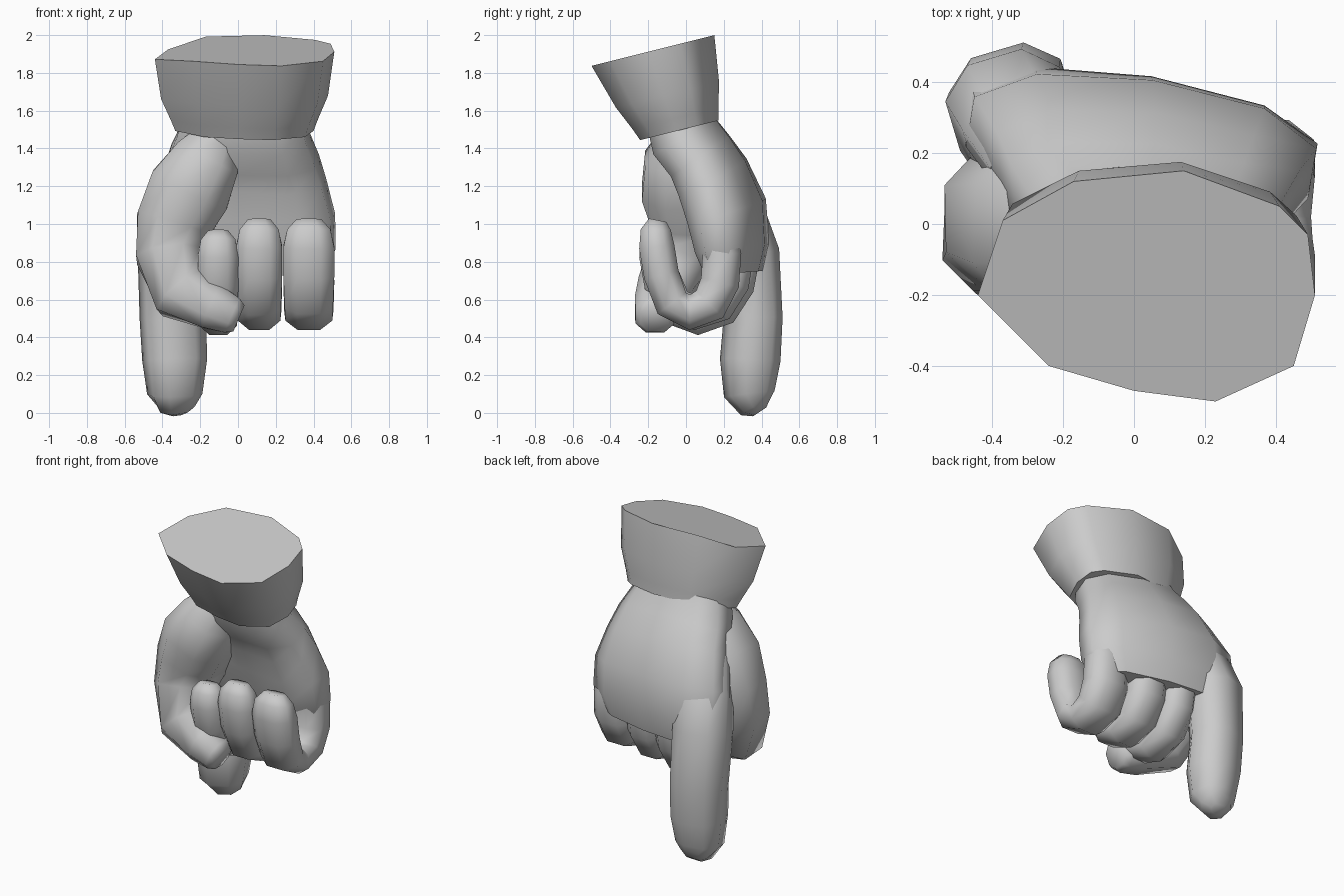
import bpy, bmesh, math
from mathutils import Vector

old = bpy.data.objects.get("Cube")
if old:
    bpy.data.objects.remove(old, do_unlink=True)

grey = bpy.data.materials.new("plain grey")
grey.use_nodes = True
COLOUR = (0.6, 0.6, 0.6, 1)
grey.diffuse_color = COLOUR
grey.node_tree.nodes["Principled BSDF"].inputs["Base Color"].default_value = COLOUR


def loft(name, rings):
    """Skin a list of equal-length vertex rings and cap both ends."""
    bm = bmesh.new()
    loops = [[bm.verts.new(p) for p in ring] for ring in rings]
    n = len(loops[0])
    for a, b in zip(loops, loops[1:]):
        for i in range(n):
            j = (i + 1) % n
            bm.faces.new((a[i], a[j], b[j], b[i]))
    bm.faces.new(loops[0])
    bm.faces.new(loops[-1])
    bmesh.ops.recalc_face_normals(bm, faces=bm.faces)
    mesh = bpy.data.meshes.new(name)
    bm.to_mesh(mesh)
    bm.free()
    mesh.materials.append(grey)
    obj = bpy.data.objects.new(name, mesh)
    bpy.context.collection.objects.link(obj)
    bpy.ops.object.select_all(action='DESELECT')
    bpy.context.view_layer.objects.active = obj
    obj.select_set(True)
    bpy.ops.object.shade_smooth_by_angle(angle=math.radians(62))


def limb(name, path, side, sides=8, power=0.85):
    """Tube along a path of (x, y, z, half width, half depth)."""
    pts = [Vector(p[:3]) for p in path]
    rings = []
    for k, p in enumerate(path):
        t = (pts[min(k + 1, len(pts) - 1)] - pts[max(k - 1, 0)]).normalized()
        s = Vector(side)
        s = (s - t * s.dot(t)).normalized()
        d = t.cross(s)
        ring = []
        for i in range(sides):
            a = math.tau * (i + 0.5) / sides
            c, q = math.cos(a), math.sin(a)
            c = math.copysign(abs(c) ** power, c)
            q = math.copysign(abs(q) ** power, q)
            ring.append(pts[k] + s * c * p[3] + d * q * p[4])
        rings.append(ring)
    loft(name, rings)


# Cuff: flared, tilted rim narrowing to the wrist, bulging in between
rim = [(-.17, .12), (.14, .15), (.41, .05), (.49, -.03), (.51, -.2), (.45, -.4),
       (.23, -.5), (0, -.47), (-.24, -.4), (-.44, -.2), (-.37, .01)]
cuff = []
for f, sx, sy in ((0, 1, 1), (.55, .93, .84), (.85, .82, .7), (1, .77, .64)):
    cuff.append([(.03 + (x - .03) * sx, -.175 + .14 * f + (y + .175) * sy,
                  1.962 - .46 * f + .25 * (y * sy + .09 * f)
                  - .04 * (1 - f) * (x < -.3)) for x, y in rim])
loft("cuff", cuff)

# Palm, slanted so the little-finger side sits further forward
limb("palm", [
    (.03, -.04, 1.57, .33, .17), (.03, -.005, 1.46, .365, .19),
    (.03, .075, 1.36, .41, .185), (.03, .14, 1.25, .45, .195),
    (.02, .215, 1.07, .51, .2), (.02, .245, .87, .515, .175),
    (.02, .255, .74, .45, .13)],
    (1, -.17, 0), sides=10)

# Pointing finger
limb("index_finger", [
    (-.27, .16, 1.25, .14, .1), (-.31, .255, 1.04, .175, .16),
    (-.35, .325, .84, .18, .165), (-.345, .355, .5, .175, .15),
    (-.335, .34, .28, .17, .155), (-.335, .335, .1, .145, .13),
    (-.33, .37, .035, .1, .09), (-.33, .39, .005, .05, .04)], (1, .3, 0))

# Curled fingers: (y, z, width factor, half depth) along the little finger
curl = [(.16, 1.02, .8, .09), (.19, .84, .97, .11), (.18, .69, 1, .11),
        (.125, .575, .97, .108), (.02, .532, .92, .1), (-.075, .58, .95, .1),
        (-.13, .73, 1, .1), (-.155, .88, 1, .1), (-.16, .97, .85, .085),
        (-.15, 1.02, .5, .05)]
for name, x, width, shift, tip in (("middle_finger", -.105, .115, .12, -.06),
                                   ("ring_finger", .112, .13, .08, 0),
                                   ("little_finger", .375, .144, 0, 0)):
    path = []
    for k, (y, z, w, depth) in enumerate(curl):
        back = max(0, 1 - k / 6)
        path.append((x, y + shift * back, z + tip * k / 9, width * w, depth))
    limb(name, path, (1, 0, 0))

# Ball of the thumb, then the thumb folding across the fingers
limb("thumb", [
    (-.1, 0, 1.47, .14, .12), (-.16, -.01, 1.35, .22, .19),
    (-.255, .0, 1.18, .25, .235), (-.34, .015, 1, .215, .215),
    (-.365, -.025, .83, .185, .185), (-.295, -.11, .635, .16, .17),
    (-.13, -.16, .56, .12, .13), (-.03, -.165, .515, .11, .105),
    (.005, -.165, .5, .08, .08)], (0, 1, 0))
